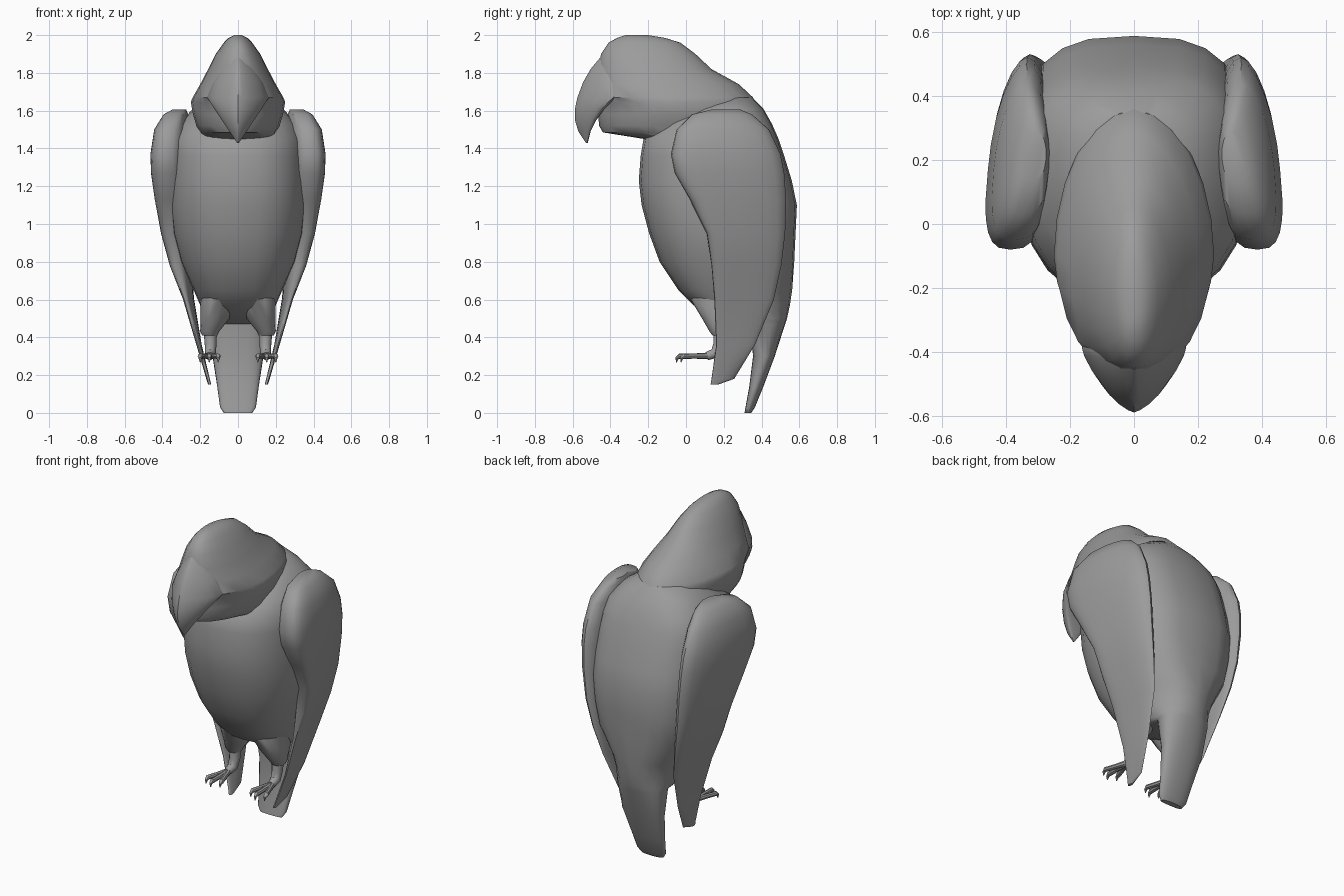
import bpy, bmesh, math
from mathutils import Vector

grey = bpy.data.materials.new("dark_grey")
grey.diffuse_color = (0.33, 0.33, 0.33, 1)


def finish(name, bm, mirror=False, angle=40):
    bmesh.ops.recalc_face_normals(bm, faces=bm.faces[:])
    me = bpy.data.meshes.new(name)
    bm.to_mesh(me)
    bm.free()
    me.materials.append(grey)
    ob = bpy.data.objects.new(name, me)
    bpy.context.collection.objects.link(ob)
    bpy.ops.object.select_all(action='DESELECT')
    ob.select_set(True)
    bpy.context.view_layer.objects.active = ob
    bpy.ops.object.shade_smooth_by_angle(angle=math.radians(angle))
    if mirror:
        ob.modifiers.new("mirror", 'MIRROR')
    return ob


def skin(bm, rings):
    vs = [[bm.verts.new(p) for p in r] for r in rings]
    n = len(vs[0])
    for a, b in zip(vs, vs[1:]):
        for i in range(n):
            bm.faces.new((a[i], a[(i + 1) % n], b[(i + 1) % n], b[i]))
    bm.faces.new(vs[0])
    bm.faces.new(vs[-1])


def section(z, yf, yc, yb, w, x=0, front=2, back=2, shear=0, inner=None, n=24):
    """Horizontal superellipse: front edge yf, widest at yc, back edge yb."""
    pts = []
    for i in range(n):
        a = 2 * math.pi * i / n
        c, s = math.cos(a), math.sin(a)
        e = 2 / (back if s > 0 else front)
        px = math.copysign(abs(c) ** e, c)
        py = math.copysign(abs(s) ** e, s)
        half = inner if inner is not None and c < 0 else w
        pts.append((x + half * px - shear * py,
                    yc + py * ((yb - yc) if s > 0 else (yc - yf)), z))
    return pts


def tube(bm, path, radii, n=8):
    path = [Vector(p) for p in path]
    rings = []
    for i, p in enumerate(path):
        d = (path[min(i + 1, len(path) - 1)] - path[max(i - 1, 0)]).normalized()
        u = d.cross(Vector((1, 0, 0))) if abs(d.x) < 0.9 else d.cross(Vector((0, 0, 1)))
        u.normalize()
        v = d.cross(u)
        rings.append([p + radii[i] * (math.cos(t) * u + math.sin(t) * v)
                      for t in (2 * math.pi * k / n for k in range(n))])
    skin(bm, rings)


# Body running down into the tail: z, front, widest, back, half width
body = [(1.67, .1, .22, .35, .14), (1.61, 0, .22, .41, .24),
        (1.53, -.14, .18, .455, .31), (1.45, -.225, .16, .49, .345),
        (1.36, -.24, .16, .52, .355), (1.23, -.25, .17, .56, .36),
        (1.1, -.235, .18, .587, .36), (.95, -.195, .2, .58, .345),
        (.8, -.14, .22, .573, .305), (.65, -.04, .25, .562, .235),
        (.57, .04, .28, .55, .2), (.5, .17, .36, .535, .175),
        (.47, .34, .42, .525, .155), (.3, .355, .42, .47, .135),
        (.14, .335, .37, .41, .11), (.03, .315, .335, .365, .095),
        (0, .31, .325, .345, .075)]
bm = bmesh.new()
skin(bm, [section(*r, front=2.4 if r[0] > .7 else 2.7,
                  back=2.9 if .7 < r[0] < 1.55 else 2.2) for r in body])
finish("body_and_tail", bm)

# Head, blunt above the beak corner and narrower at the chin
head = [(2.0, -.32, -.26, -.2, .02), (1.985, -.365, -.24, -.11, .05),
        (1.96, -.41, -.22, -.03, .075), (1.9, -.45, -.2, .05, .118),
        (1.82, -.465, -.17, .135, .158), (1.74, -.47, -.13, .28, .2),
        (1.67, -.47, -.1, .355, .24), (1.645, -.47, -.1, .365, .25),
        (1.58, -.465, -.1, .37, .238), (1.52, -.46, -.1, .38, .22),
        (1.485, -.44, -.1, .36, .2), (1.45, -.22, -.02, .34, .2)]
bm = bmesh.new()
skin(bm, [section(*r, front=2.15 if r[0] > 1.66 else 1.75, back=1.95) for r in head])
finish("head", bm)

# Hooked beak
beak = [(1.88, -.455, -.40, -.36, .045), (1.82, -.505, -.40, -.36, .09),
        (1.75, -.545, -.39, -.36, .13), (1.67, -.575, -.385, -.36, .163),
        (1.61, -.588, -.45, -.43, .125), (1.55, -.588, -.49, -.475, .085),
        (1.49, -.57, -.515, -.505, .045), (1.43, -.53, -.525, -.52, .005)]
bm = bmesh.new()
skin(bm, [section(*r, front=1.4, back=3) for r in beak])
finish("beak", bm)

# Folded wings: z, front, widest, back, outer bulge, spine x, shear, inner bulge
wing = [(1.605, .13, .2, .29, .03, .315, .01, .04),
        (1.58, .03, .18, .35, .06, .33, .015, .065),
        (1.5, -.05, .17, .44, .085, .353, .02, .09),
        (1.37, -.08, .17, .5, .096, .36, .025, .1),
        (1.27, -.06, .18, .52, .095, .358, .025, .1),
        (1.13, .02, .2, .53, .083, .35, .025, .09),
        (.95, .11, .24, .525, .063, .335, .025, .08),
        (.78, .135, .27, .505, .045, .305, .025, .055),
        (.6, .15, .29, .465, .025, .257, .018, .018),
        (.36, .16, .26, .365, .013, .205, .006, .012),
        (.18, .135, .19, .255, .01, .158, 0, .009),
        (.15, .13, .15, .17, .008, .15, 0, .008)]
bm = bmesh.new()
skin(bm, [section(z, f, c, b, w, x=x, front=2.9, back=1.9, shear=s, inner=i)
          for z, f, c, b, w, x, s, i in wing])
finish("wing", bm, mirror=True)

# Feathered thighs
thigh = [(.68, .06, .16, .34, .1, .1), (.6, .025, .16, .31, .095, .105),
         (.5, .085, .17, .3, .077, .122), (.43, .125, .18, .24, .05, .15),
         (.41, .14, .18, .22, .04, .15)]
bm = bmesh.new()
skin(bm, [section(z, f, c, b, w, x=x, n=16) for z, f, c, b, w, x in thigh])
finish("thigh", bm, mirror=True)

# Shins
bm = bmesh.new()
tube(bm, [(.147, .18, .44), (.145, .175, .36), (.147, .155, .315), (.15, .11, .3)],
     [.036, .031, .029, .022], 12)
finish("shin", bm, mirror=True)

# Toes with hooked claws
bm = bmesh.new()
for x, y in ((.105, -.01), (.152, -.035), (.2, -.01)):
    base = Vector((.15, .13, .302))
    end = Vector((x, y, .3))
    tube(bm, [base, base.lerp(end, .5), end, end + Vector((0, -.013, -.01)),
              end + Vector((0, -.016, -.032))], [.018, .014, .014, .009, .002])
finish("toes", bm, mirror=True)
